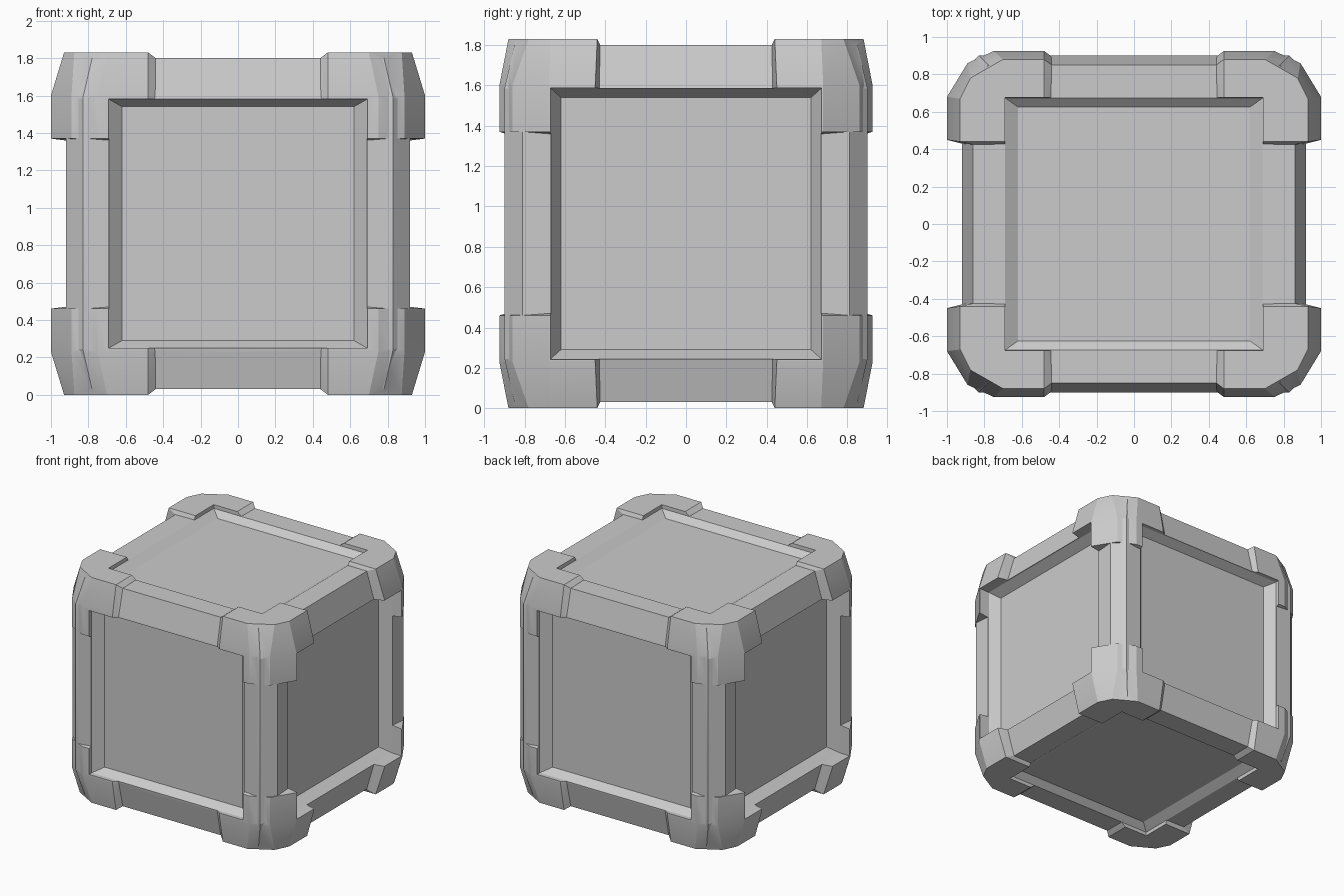
import bpy, bmesh, math
from itertools import product

if "Cube" in bpy.data.objects:
    bpy.data.objects.remove(bpy.data.objects["Cube"])

HALF_H = 0.915  # everything is modelled around the crate's centre, then raised


def hull_object(name, groups):
    """One object made of a convex hull for each group of points."""
    mesh = bpy.data.meshes.new(name)
    bm = bmesh.new()
    for pts in groups:
        part = bmesh.new()
        for p in pts:
            part.verts.new(p)
        res = bmesh.ops.convex_hull(part, input=part.verts[:])
        junk = set(res["geom_interior"]) | set(res["geom_unused"])
        bmesh.ops.delete(part, geom=[g for g in junk if isinstance(g, bmesh.types.BMVert)],
                         context='VERTS')
        bmesh.ops.dissolve_limit(part, angle_limit=0.01, verts=part.verts[:], edges=part.edges[:])
        bmesh.ops.recalc_face_normals(part, faces=part.faces[:])
        tmp = bpy.data.meshes.new("tmp")
        part.to_mesh(tmp)
        part.free()
        bm.from_mesh(tmp)
        bpy.data.meshes.remove(tmp)
    bm.to_mesh(mesh)
    bm.free()
    obj = bpy.data.objects.new(name, mesh)
    bpy.context.collection.objects.link(obj)
    return obj


def mirrored(pts):
    """The eight sign-mirrored copies of an octant's points."""
    return [[(x * a, y * b, z * c) for x, y, z in pts]
            for a, b, c in product((1, -1), repeat=3)]


def boolean(obj, tool, operation):
    bpy.context.view_layer.objects.active = obj
    mod = obj.modifiers.new(operation, 'BOOLEAN')
    mod.operation, mod.object, mod.solver = operation, tool, 'EXACT'
    bpy.ops.object.modifier_apply(modifier=mod.name)
    bpy.data.objects.remove(tool)


# frame block: chamfered posts, with sloping beams at top and bottom
beam = [(0.92, 0.81, 0.67), (0.83, 0.90, 0.67), (0.86, 0.77, 0.885), (0.78, 0.85, 0.885)]
crate = hull_object("crate_body", [sum(mirrored(beam), [])])

# corner guards: thick faceted caps with slightly bevelled ends
outer = [(1.0, 0.45), (1.0, 0.68), (0.89, 0.86), (0.75, 0.925), (0.48, 0.925)]
upper = [(0.93, 0.44), (0.93, 0.67), (0.875, 0.78), (0.70, 0.88), (0.48, 0.88)]
guard = [(x, y, z) for x, y in outer for z in (0.455, 0.685)]
guard += [(x, y, 0.915) for x, y in upper] + [(0.48, 0.44, 0.915)]
guard += [(x * 0.92, y * 0.96, 0.443) for x, y in outer[1:4]]
guard += [(0.92, 0.43, z) for z in (0.455, 0.68)] + [(0.86, 0.425, 0.885)]
guard += [(0.44, 0.895, z) for z in (0.455, 0.68)] + [(0.44, 0.85, 0.885)]
guard += [(0.45, 0.43, 0.455), (0.45, 0.43, 0.885)]
guards = hull_object("corner_guards", mirrored(guard))
boolean(crate, guards, 'UNION')

# recessed panels on all six sides: (depth, half width, half height) rings
rings = {0: [(0.83, 0.62, 0.625), (0.91, 0.67, 0.67), (1.2, 0.675, 0.68)],
         1: [(0.826, 0.62, 0.625), (0.893, 0.69, 0.665), (1.2, 0.70, 0.67)],
         2: [(0.84, 0.62, 0.625), (0.885, 0.69, 0.675), (1.2, 0.70, 0.68)]}
cutters = []
for axis, ring in rings.items():
    for side in (1, -1):
        pts = []
        for d, w, h in ring:
            for a, b in product((w, -w), (h, -h)):
                p = [a, b]
                p.insert(axis, d * side)
                pts.append(p)
        cutters.append(pts)
boolean(crate, hull_object("panel_cutters", cutters), 'DIFFERENCE')

# stand on the ground and keep edges crisp
crate.location.z = HALF_H
crate.select_set(True)
bpy.context.view_layer.objects.active = crate
bpy.ops.object.shade_smooth_by_angle(angle=math.radians(18))
